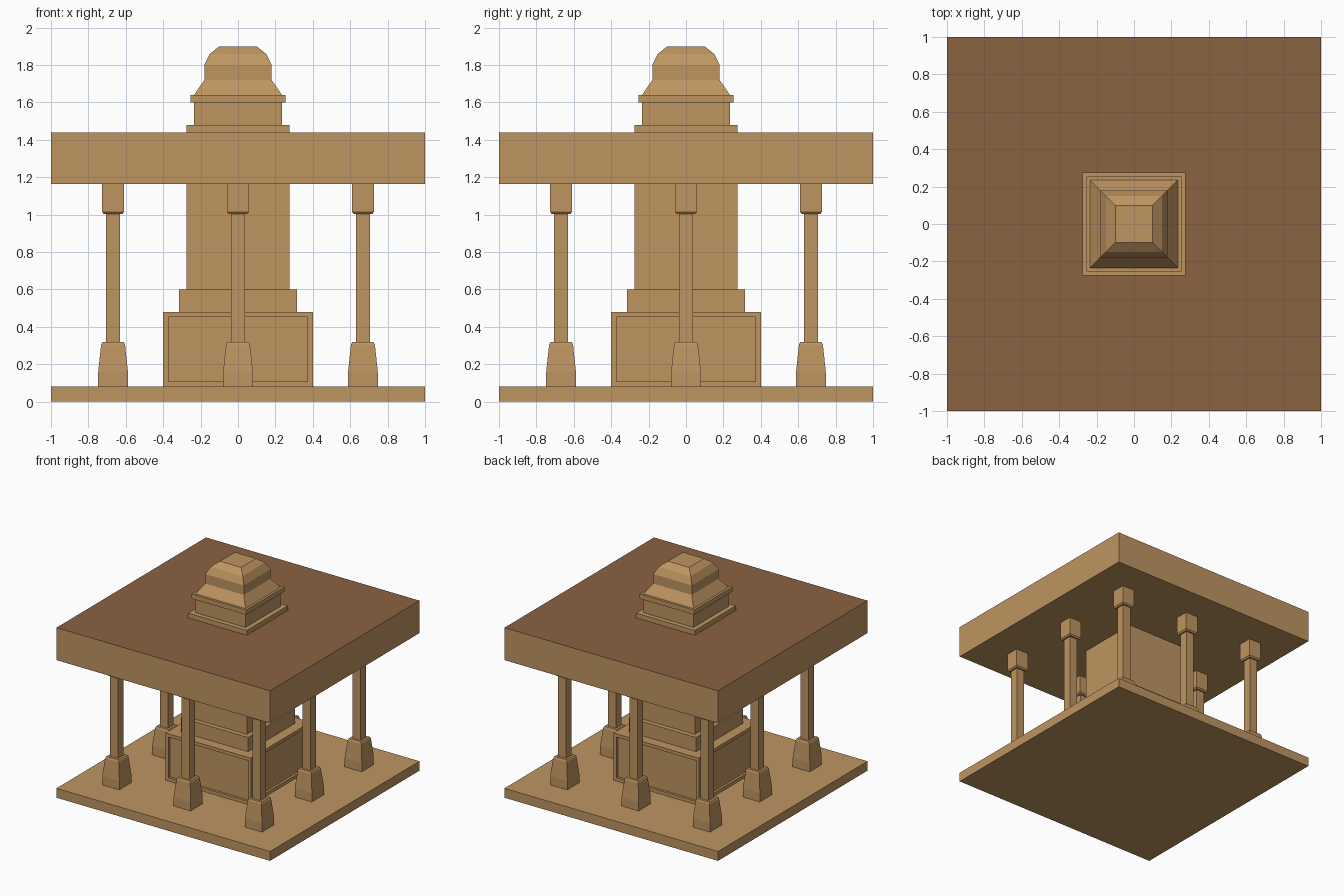
import bpy, bmesh

if "Cube" in bpy.data.objects:
    bpy.data.objects.remove(bpy.data.objects["Cube"])


def material(name, rgb):
    m = bpy.data.materials.new(name)
    m.diffuse_color = (*rgb, 1)
    m.use_nodes = True
    m.node_tree.nodes["Principled BSDF"].inputs["Base Color"].default_value = m.diffuse_color
    return m


WOOD = material("wood", (0.52, 0.30, 0.12))
ROOF = material("roof_brown", (0.26, 0.125, 0.055))


def finish(name, bm, mats=(WOOD,)):
    bmesh.ops.recalc_face_normals(bm, faces=bm.faces)
    me = bpy.data.meshes.new(name)
    bm.to_mesh(me)
    bm.free()
    for m in mats:
        me.materials.append(m)
    ob = bpy.data.objects.new(name, me)
    bpy.context.collection.objects.link(ob)
    return ob


def square_stack(profile, x=0, y=0):
    """Closed square-section solid from (half width, height) pairs."""
    bm = bmesh.new()
    rings = [[bm.verts.new((x + sx * r, y + sy * r, z))
              for sx, sy in ((-1, -1), (1, -1), (1, 1), (-1, 1))]
             for r, z in profile]
    for a, b in zip(rings, rings[1:]):
        for i in range(4):
            j = (i + 1) % 4
            bm.faces.new((a[i], a[j], b[j], b[i]))
    bm.faces.new(rings[0][::-1])
    bm.faces.new(rings[-1])
    bm.normal_update()
    return bm


# Floor slab
finish("floor_slab", square_stack([(1, 0), (1, 0.08)]))

# Roof slab with a darker top
bm = square_stack([(1, 1.165), (1, 1.44)])
for f in bm.faces:
    f.material_index = int(f.normal.z > 0.5)
finish("roof_slab", bm, (WOOD, ROOF))

# Pedestal with a recessed panel on each side
bm = square_stack([(0.4, 0.08), (0.4, 0.48)])
sides = [f for f in bm.faces if abs(f.normal.z) < 0.5]
bmesh.ops.inset_individual(bm, faces=sides, thickness=0.04, depth=0)
for f in bmesh.ops.extrude_discrete_faces(bm, faces=sides)["faces"]:
    bmesh.ops.translate(bm, verts=f.verts, vec=f.normal * -0.02)
finish("pedestal", bm)

# Stepped central core
finish("core", square_stack([(0.315, 0.48), (0.315, 0.60),
                             (0.275, 0.60), (0.275, 1.165)]))

# Faceted dome above the roof
finish("dome", square_stack([
    (0.275, 1.44), (0.275, 1.48), (0.235, 1.48), (0.235, 1.60),
    (0.255, 1.60), (0.255, 1.64), (0.235, 1.64), (0.18, 1.72),
    (0.18, 1.80), (0.15, 1.86), (0.10, 1.90)]))

# Ring of eight columns: flared foot, slim shaft, block capital
COLUMN = [(0.08, 0.08), (0.08, 0.155), (0.064, 0.305), (0.0575, 0.318),
          (0.0375, 0.318), (0.0375, 1.003), (0.05, 1.003),
          (0.0585, 1.015), (0.0585, 1.165)]
for ix in (-1, 0, 1):
    for iy in (-1, 0, 1):
        if ix or iy:
            finish(f"column_{ix + 1}_{iy + 1}",
                   square_stack(COLUMN, ix * 0.668, iy * 0.668))
